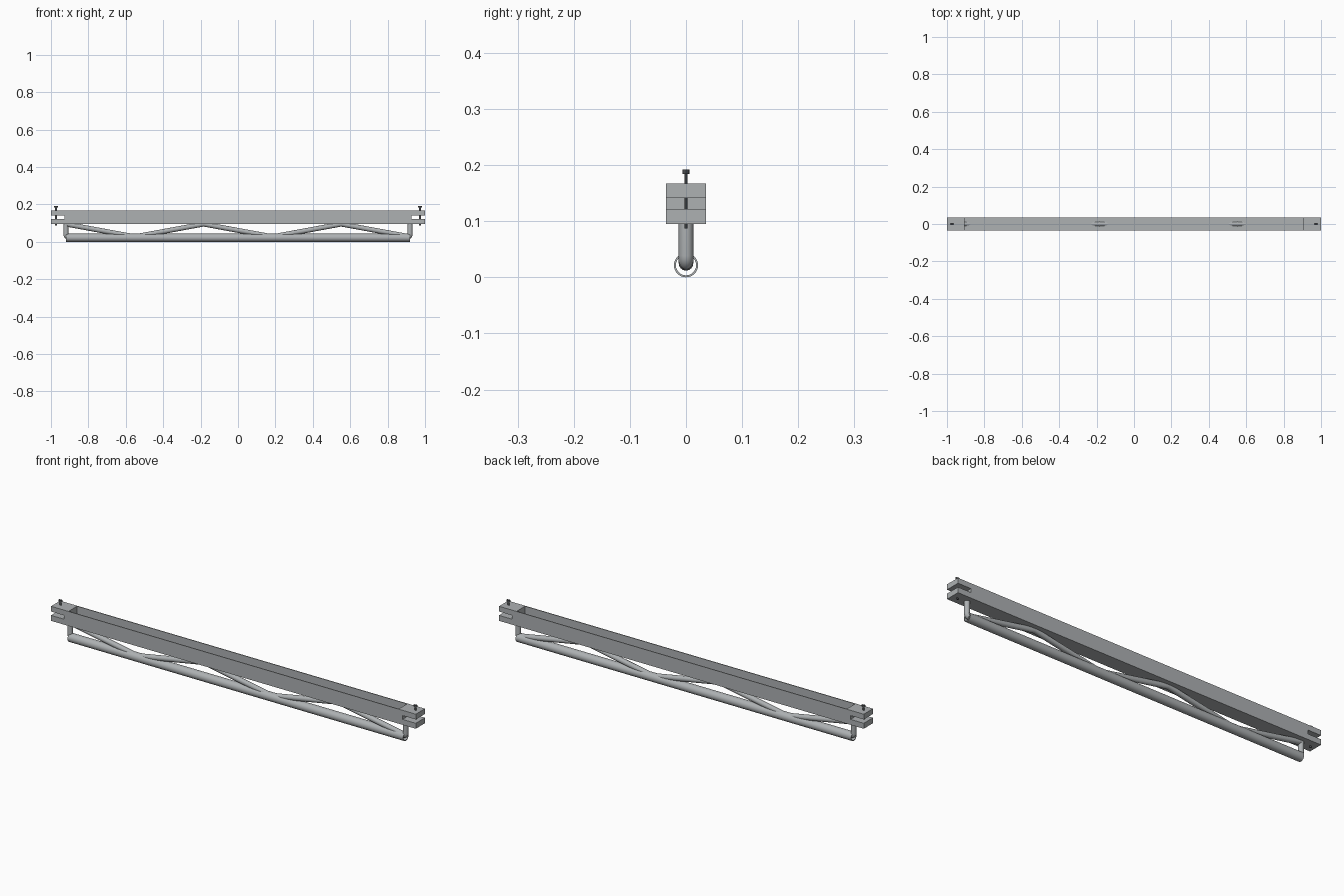
import bpy, bmesh, math
from mathutils import Vector

cube = bpy.data.objects.get("Cube")
if cube:
    bpy.data.objects.remove(cube)


def material(name, colour):
    m = bpy.data.materials.new(name)
    m.use_nodes = True
    m.diffuse_color = (*colour, 1)
    m.node_tree.nodes["Principled BSDF"].inputs["Base Color"].default_value = (*colour, 1)
    return m


STEEL = material("light steel", (0.42, 0.44, 0.45))
DARK = material("dark bolt steel", (0.08, 0.085, 0.09))


def finish(name, bm, mat, smooth=False):
    bmesh.ops.recalc_face_normals(bm, faces=bm.faces)
    mesh = bpy.data.meshes.new(name)
    bm.to_mesh(mesh)
    bm.free()
    mesh.materials.append(mat)
    ob = bpy.data.objects.new(name, mesh)
    bpy.context.collection.objects.link(ob)
    if smooth:
        bpy.ops.object.select_all(action="DESELECT")
        ob.select_set(True)
        bpy.context.view_layer.objects.active = ob
        bpy.ops.object.shade_smooth_by_angle(angle=math.radians(30))
    return ob


def prism(name, outline, axis, start, end, mat):
    """Extrude a closed 2D outline along x or y."""
    bm = bmesh.new()
    place = (lambda a, b: (start, a, b)) if axis == "x" else (lambda a, b: (a, start, b))
    face = bm.faces.new([bm.verts.new(place(a, b)) for a, b in outline])
    new = bmesh.ops.extrude_face_region(bm, geom=[face])["geom"]
    step = Vector((end - start, 0, 0)) if axis == "x" else Vector((0, end - start, 0))
    bmesh.ops.translate(bm, verts=[g for g in new if isinstance(g, bmesh.types.BMVert)], vec=step)
    return finish(name, bm, mat)


def rod(name, path, radius, mat, sides=24):
    """Round bar with mitred bends along (x, z) points."""
    pts = [Vector((x, 0, z)) for x, z in path]
    dirs = [(b - a).normalized() for a, b in zip(pts, pts[1:])]
    bm = bmesh.new()
    rings = []
    for i, p in enumerate(pts):
        d0, d1 = dirs[max(i - 1, 0)], dirs[min(i, len(dirs) - 1)]
        t = (d0 + d1).normalized()
        side = Vector((-t.z, 0, t.x)) / t.dot(d0)
        angles = [math.tau * k / sides for k in range(sides)]
        rings.append([bm.verts.new(p + side * radius * math.cos(a)
                      + Vector((0, radius * math.sin(a), 0))) for a in angles])
    for r, s in zip(rings, rings[1:]):
        for k in range(sides):
            n = (k + 1) % sides
            bm.faces.new((r[k], r[n], s[n], s[k]))
    bm.faces.new(rings[0])
    bm.faces.new(rings[-1])
    return finish(name, bm, mat, True)


# Open-topped channel beam
LOW, HIGH, HALF, WALL = 0.095, 0.167, 0.036, 0.004
BLOCK = 0.905
inner = HALF - WALL
prism("channel_beam", [(-HALF, LOW), (HALF, LOW), (HALF, HIGH), (inner, HIGH),
      (inner, LOW + WALL), (-inner, LOW + WALL), (-inner, HIGH), (-HALF, HIGH)],
      "x", -BLOCK, BLOCK, STEEL)

# Hollow lower tube
CENTRE, OUTER, BORE, TUBE_END = 0.0215, 0.0215, 0.018, 0.92
bm = bmesh.new()
loops = []
for x, r in ((-TUBE_END, BORE), (-TUBE_END, OUTER), (TUBE_END, OUTER), (TUBE_END, BORE)):
    loops.append([bm.verts.new((x, r * math.cos(a), CENTRE + r * math.sin(a)))
                  for a in (math.tau * k / 40 for k in range(40))])
for r, s in zip(loops, loops[1:] + loops[:1]):
    for k in range(40):
        n = (k + 1) % 40
        bm.faces.new((r[k], r[n], s[n], s[k]))
finish("lower_tube", bm, STEEL, True)

# Zigzag brace between beam and lower tube
ROD = 0.013
brace = [(-0.92 + 0.368 * i, 0.027 if i % 2 else 0.0945) for i in range(6)]
rod("zigzag_brace", brace, ROD, STEEL)

for side, s in (("left", 1), ("right", -1)):
    # Slotted clamp block
    slot = 0.928
    prism(side + "_clamp_block", [(s * x, z) for x, z in (
          (BLOCK, LOW), (1, LOW), (1, 0.122), (slot, 0.122),
          (slot, 0.141), (1, 0.141), (1, HIGH), (BLOCK, HIGH))],
          "y", -HALF, HALF, STEEL)

    # End post bending into the lower tube
    bend = 0.014
    arc = [(s * (0.92 - bend + bend * math.cos(a)), 0.025 + bend - bend * math.sin(a))
           for a in (math.pi / 2 * k / 6 for k in range(7))]
    rod(side + "_end_post", [(s * 0.92, LOW + WALL / 2)] + arc + [(s * 0.87, 0.025)], ROD, STEEL)

    # Clamp bolt: shank and head
    for part, low, high, rx, ry in (("shank", 0.087, 0.185, 0.005, 0.003),
                                    ("head", 0.184, 0.192, 0.010, 0.006)):
        bm = bmesh.new()
        bmesh.ops.create_cone(bm, cap_ends=True, segments=16, radius1=1, radius2=1, depth=1)
        bmesh.ops.scale(bm, verts=bm.verts, vec=(rx, ry, high - low))
        bmesh.ops.translate(bm, verts=bm.verts, vec=(s * 0.973, 0, (low + high) / 2))
        finish(f"{side}_bolt_{part}", bm, DARK, True)
